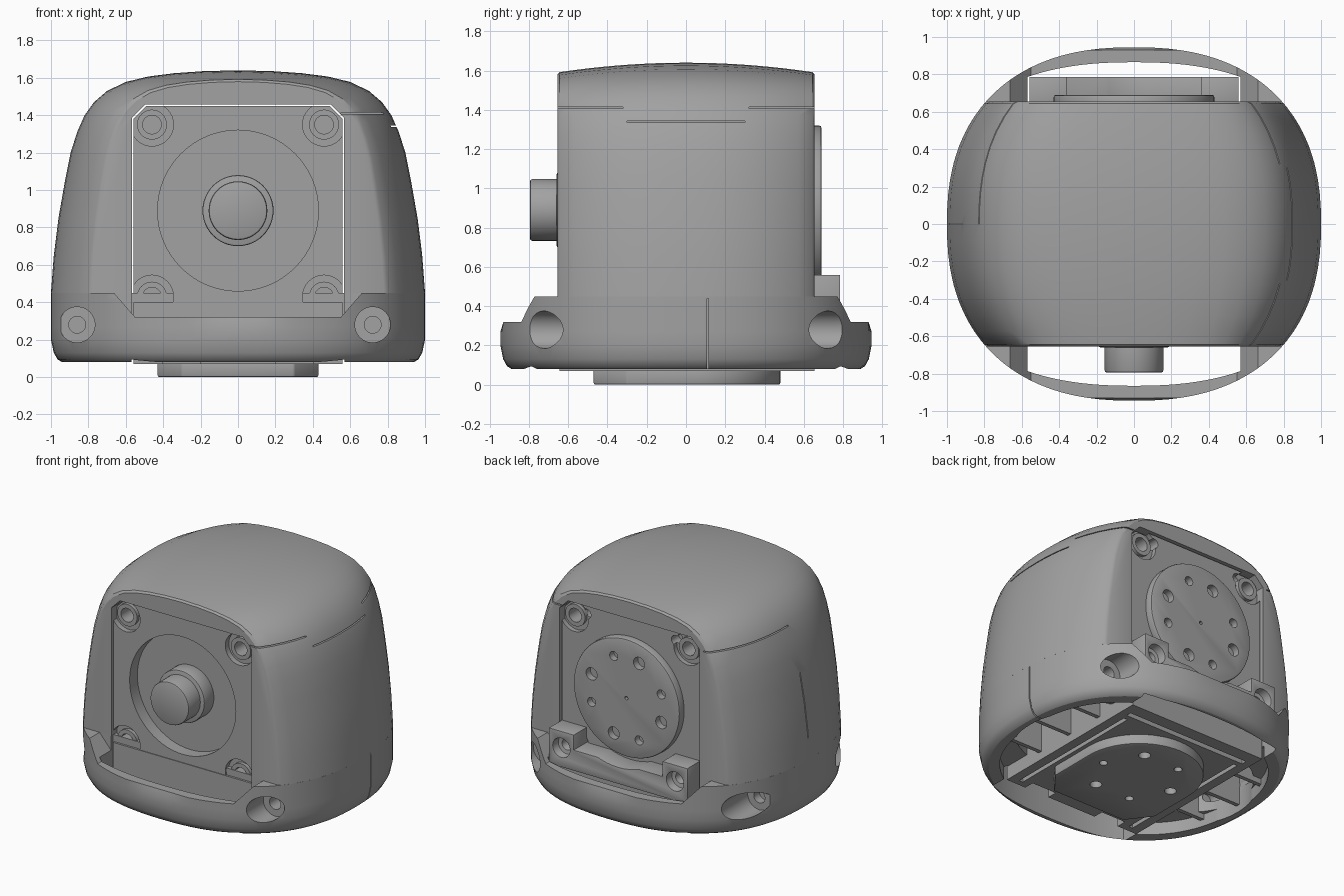
import bpy, bmesh, math

cube = bpy.data.objects.get("Cube")
if cube:
    bpy.data.objects.remove(cube, do_unlink=True)

grey = bpy.data.materials.new("mid_grey")
grey.use_nodes = True
colour = (0.36, 0.36, 0.36, 1)
grey.diffuse_color = colour
grey.node_tree.nodes["Principled BSDF"].inputs["Base Color"].default_value = colour

POWER, DEPTH, FACE = 2.35, 0.945, 0.655
AXIS_Z = 0.89          # height of the drive axis


def loft(name, rings):
    """Bridge closed rings of equal length and cap both ends."""
    bm = bmesh.new()
    loops = [[bm.verts.new(p) for p in ring] for ring in rings]
    n = len(loops[0])
    for a, b in zip(loops, loops[1:]):
        for i in range(n):
            j = (i + 1) % n
            bm.faces.new((a[i], a[j], b[j], b[i]))
    bm.faces.new(loops[0])
    bm.faces.new(loops[-1])
    bmesh.ops.recalc_face_normals(bm, faces=bm.faces)
    mesh = bpy.data.meshes.new(name)
    bm.to_mesh(mesh)
    bm.free()
    mesh.materials.append(grey)
    ob = bpy.data.objects.new(name, mesh)
    bpy.context.collection.objects.link(ob)
    return ob


def prism(name, pts, a, b, axis="Y"):
    if axis == "Y":
        return loft(name, [[(u, t, v) for u, v in pts] for t in (a, b)])
    return loft(name, [[(u, v, t) for u, v in pts] for t in (a, b)])


def circle(r, cx=0, cy=0, n=48):
    return [(cx + r * math.cos(math.tau * i / n), cy + r * math.sin(math.tau * i / n))
            for i in range(n)]


def rect(x0, x1, y0, y1):
    return [(x0, y0), (x1, y0), (x1, y1), (x0, y1)]


def box(name, x0, x1, y0, y1, z0, z1):
    return prism(name, rect(x0, x1, y0, y1), z0, z1, "Z")


def activate(ob):
    bpy.ops.object.select_all(action="DESELECT")
    ob.select_set(True)
    bpy.context.view_layer.objects.active = ob


def cut(ob, *cutters):
    for tool in cutters:
        activate(ob)
        mod = ob.modifiers.new("cut", "BOOLEAN")
        mod.operation, mod.solver, mod.object = "DIFFERENCE", "EXACT", tool
        bpy.ops.object.modifier_apply(modifier=mod.name)
        bpy.data.objects.remove(tool, do_unlink=True)


def bevel(ob, width):
    activate(ob)
    mod = ob.modifiers.new("bevel", "BEVEL")
    mod.width, mod.segments, mod.limit_method = width, 2, "ANGLE"
    bpy.ops.object.modifier_apply(modifier=mod.name)


def half_width(y, sx=1.0, sy=DEPTH):
    return sx * max(0, 1 - abs(y / sy) ** POWER) ** (1 / POWER)


def oval(sx, sy, limit=9, n=96):
    pts = []
    for i in range(n):
        c, s = math.cos(math.tau * i / n), math.sin(math.tau * i / n)
        x = sx * math.copysign(abs(c) ** (2 / POWER), c)
        y = sy * math.copysign(abs(s) ** (2 / POWER), s)
        pts.append((x, max(-limit, min(limit, y))))
    return pts


# Domed shell: an arch swept from front to back
arch = [(1, .45), (.985, .65), (.96, .85), (.925, 1.05), (.895, 1.2), (.86, 1.31), (.82, 1.4),
        (.77, 1.47), (.7, 1.53), (.6, 1.578), (.48, 1.607), (.34, 1.625), (.18, 1.636), (0, 1.64)]
arch += [(-u, z) for u, z in arch[-2::-1]]
stations = [(FACE * (i / 8 - 1), 1.0) for i in range(17)]
stations[0], stations[-1] = (-FACE + .012, 1), (FACE - .012, 1)
stations = [(-FACE, .985)] + stations + [(FACE, .985)]
rings = []
for y, k in stations:
    top = 1.64 - 0.05 * (y / FACE) ** 2 - (1 - k) * .7
    rings.append([(u * half_width(y) * k, y, .45 + (z - .45) * (top - .45) / 1.19)
                  for u, z in arch])
shell = loft("domed_shell", rings)


def motor_outline(x, bottom, top, c=.07):
    return [(-x, bottom), (x, bottom), (x, top - c), (x - c, top), (-x + c, top), (-x, top - c)]


cut(shell, prism("opening", motor_outline(.567, .4, 1.457), -1, 1))
# Panel seams on both sides
cut(shell,
    box("seam", .55, 1.2, -.8, -.32, 1.406, 1.414),
    box("seam", .55, 1.2, .32, .8, 1.406, 1.414),
    box("seam", .8, 1.2, -.3, .3, 1.336, 1.344),
    box("seam", -1.2, -.6, 0, .8, 1.376, 1.384),
    box("seam", -1.2, -.92, -.004, .004, .6, 1.38))

# Base skirt with a lower lip at front and back
levels = [(.08, .94, 9), (.095, .965, 9), (.13, .985, 9), (.2, 1, 9), (.27, 1, 9),
          (.32, 1, .93), (.37, 1, .9), (.41, 1, .865), (.435, 1, .825), (.45, 1, .79)]
base = loft("base_skirt", [[(x, y, z) for x, y in oval(k, k * DEPTH, lim)]
                           for z, k, lim in levels])
cut(base, prism("cavity", oval(.88, .8), -.1, .17, "Z"),
    prism("pocket", oval(.9, .52), -.1, .4, "Z"))
for s in (-1, 1):
    steps = [-.57 + .057 * i for i in range(21)]
    gap = [(x, s * .865 * (1 - abs(x) ** POWER * .75) ** (1 / POWER)) for x in steps]
    gap += [(.57, s * .63), (-.57, s * .63)]
    cut(base, prism("gap", gap, -.1, .7, "Z"),
        prism("lip", [(-.55, .32), (.55, .32), (.68, .47), (-.68, .47)], s * FACE, s * 1.1))
for x, floor in ((-.86, .38), (.72, .6)):
    cut(base, prism("bolt", circle(.045, x, .28), -1.2, 1.2))
    for s in (-1, 1):
        cut(base, prism("counterbore", circle(.095, x, .28), s * floor, s * 1.2))
cut(base, box("seam", .9, 1.2, .106, .114, 0, .44))

# Ribs under the base
for s in (-1, 1):
    for y in (-.3, 0, .3):
        box("base_rib", s * .55, s * .92, y - .015, y + .015, .13, .41)

# Drive motor
motor = prism("motor_housing", motor_outline(.56, .3, 1.45), -.64, .635)
cut(motor, prism("dish", circle(.43, 0, AXIS_Z, 64), -.55, -.8))
for x in (-.46, .46):
    for z in (.43, 1.35):
        for s in (-1, 1):
            cut(motor, prism("seat", circle(.115, x, z, 32), s * .6, s * .8),
                prism("hole", circle(.05, x, z, 24), s * .5, s * .8))
for x in (-.36, .36):
    cut(motor, prism("hole", circle(.035, x, 1.39, 16), .55, .8))
for x in (-.46, .46):
    for z in (.43, 1.35):
        for s in (-1, 1):
            ring = prism("screw_collar", circle(.08, x, z, 32), s * .59, s * .625)
            cut(ring, prism("hole", circle(.05, x, z, 24), s * .5, s * .8))

# Front shaft
boss = prism("shaft_boss", circle(.19, 0, AXIS_Z), -.53, -.66)
shaft = prism("shaft", circle(.157, 0, AXIS_Z), -.53, -.795)
bevel(boss, .01)
bevel(shaft, .012)

# Rear drive disc with its bolt circle
disc = prism("drive_disc", circle(.43, 0, AXIS_Z, 64), .6, .69)
bevel(disc, .012)
for i in range(8):
    a = math.radians(45 * (i // 2) * 2 + (20 if i % 2 else -20))
    hole = circle(.045 if i % 2 else .033, .3 * math.cos(a), AXIS_Z + .3 * math.sin(a), 20)
    cut(disc, prism("hole", hole, .64, .8))
cut(disc, prism("hole", circle(.013, 0, AXIS_Z, 12), .66, .8))

# Rear bracket cradling the disc
bracket = box("rear_bracket", -.56, .56, .62, .785, .3, .56)
cut(bracket, prism("cradle", circle(.47, 0, AXIS_Z, 64), .5, .9),
    box("step", -.36, .36, .5, .9, .45, .7))
for x in (-.46, .46):
    cut(bracket, prism("seat", circle(.07, x, .44, 32), .72, .9),
        prism("hole", circle(.04, x, .44, 24), .64, .9))
bevel(bracket, .008)

# Lower motor and its mounting plate
lower = box("lower_motor", -.56, .56, -.645, .655, .07, .4)
cut(lower, box("slot", -.5, .5, .52, .56, 0, .11),
    box("slot", .46, .49, -.6, .48, 0, .1),
    box("slot", -.49, -.46, -.6, .48, 0, .1))
for x in (-.3, .3):
    cut(lower, box("notch", x - .1, x + .1, -.7, -.57, 0, .14))
outline = [p for p in circle(.43, 0, .05, 64) if p[1] >= .049]
plate = prism("mounting_plate", outline + [(-.43, -.3), (-.3, -.47), (.3, -.47), (.43, -.3)],
              0, .09, "Z")
bevel(plate, .01)
for i in range(6):
    a = math.tau * i / 6
    hole = circle(.04 if i % 2 else .028, .29 * math.cos(a), .03 + .29 * math.sin(a), 20)
    cut(plate, prism("hole", hole, -.1, .05, "Z"))

# Smooth the curved surfaces, keep the edges crisp
for ob in list(bpy.context.scene.objects):
    if ob.type == "MESH":
        activate(ob)
        bpy.ops.object.shade_smooth_by_angle(angle=math.radians(30))
